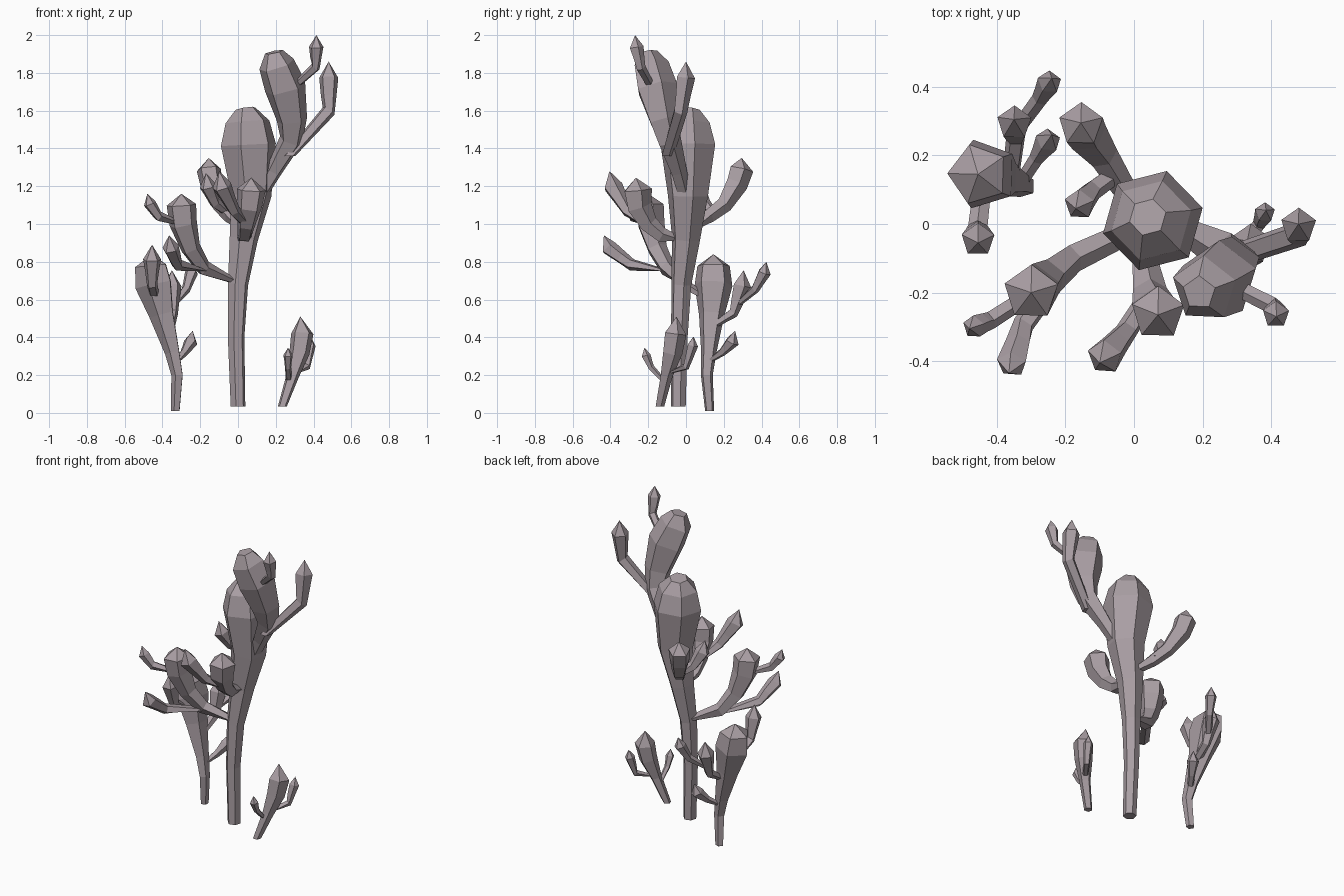
import bpy
import bmesh
import math
from mathutils import Vector

cube = bpy.data.objects.get("Cube")
if cube:
    bpy.data.objects.remove(cube, do_unlink=True)

# One dusty mauve colour for the whole plant
COLOUR = (0.40, 0.345, 0.37, 1.0)
skin = bpy.data.materials.new("dusty_mauve")
skin.use_nodes = True
skin.diffuse_color = COLOUR
skin.node_tree.nodes["Principled BSDF"].inputs["Base Color"].default_value = COLOUR


def add_limb(name, path, radii, sides=5, phase=0.3):
    """Sweep a flat-faced tube along a path; a zero radius makes a pointed end."""
    points = [Vector(p) for p in path]
    bm = bmesh.new()
    rings = []
    for i, (centre, radius) in enumerate(zip(points, radii)):
        if radius == 0:
            rings.append([bm.verts.new(centre)])
            continue
        before = points[max(i - 1, 0)]
        after = points[min(i + 1, len(points) - 1)]
        # Open ends at the ground are cut level
        tangent = Vector((0, 0, 1)) if i == 0 else (after - before).normalized()
        turn = Vector((0, 0, 1)).rotation_difference(tangent)
        ring = []
        for s in range(sides):
            angle = phase + math.tau * s / sides
            offset = Vector((math.cos(angle), math.sin(angle), 0)) * radius
            ring.append(bm.verts.new(centre + turn @ offset))
        rings.append(ring)
    for low, high in zip(rings, rings[1:]):
        for s in range(sides):
            t = (s + 1) % sides
            if len(high) == 1:
                bm.faces.new((low[s], low[t], high[0]))
            else:
                bm.faces.new((low[s], low[t], high[t], high[s]))
    for ring in (rings[0], rings[-1]):
        if len(ring) > 1:
            bm.faces.new(ring)
    bmesh.ops.recalc_face_normals(bm, faces=bm.faces)
    mesh = bpy.data.meshes.new(name)
    bm.to_mesh(mesh)
    bm.free()
    mesh.materials.append(skin)
    limb = bpy.data.objects.new(name, mesh)
    bpy.context.scene.collection.objects.link(limb)
    return limb


def add_arm(name, root, elbow, tip, neck, head):
    """Small bent arm: thin neck, upturned elbow, club-shaped pointed head."""
    root, elbow, tip = Vector(root), Vector(elbow), Vector(tip)
    rise = (tip - elbow).normalized() + Vector((0, 0, 1))
    widest = tip - rise.normalized() * head * 1.6
    shoulder = elbow.lerp(widest, 0.45)
    middle = neck + (head - neck) * 0.45
    add_limb(name, [root, elbow, shoulder, widest, tip],
             [neck, neck * 1.1, middle, head, 0])


# Tall central plant
add_limb("main_trunk",
         [(0, -.04, .035), (-.01, -.035, .4), (0, -.025, .68), (.03, 0, .92),
          (.07, .01, 1.15), (.055, .01, 1.42), (.05, .01, 1.54), (.04, .02, 1.61)],
         [.04, .045, .055, .077, .11, .15, .12, .055], sides=6, phase=0.25)

# Large upper branch with two arms
add_limb("upper_branch",
         [(.1, 0, 1.12), (.19, -.04, 1.28), (.28, -.09, 1.44), (.285, -.12, 1.55),
          (.25, -.16, 1.72), (.205, -.19, 1.84), (.19, -.2, 1.91)],
         [.04, .045, .065, .085, .115, .1, .05])
add_arm("upper_branch_outer_arm", (.27, -.1, 1.36), (.48, -.03, 1.6),
        (.48, 0, 1.86), .035, .053)
add_arm("upper_branch_thin_arm", (.27, -.17, 1.7), (.41, -.24, 1.83),
        (.415, -.27, 2), .024, .04)

# Low side branch with two arms
add_limb("side_branch",
         [(-.01, -.02, .69), (-.18, -.1, .765), (-.25, -.155, .87),
          (-.29, -.19, 1), (-.3, -.2, 1.1), (-.3, -.2, 1.16)],
         [.035, .043, .055, .077, .082, 0])
add_arm("side_branch_outer_arm", (-.28, -.19, .99), (-.42, -.28, 1.04),
        (-.48, -.305, 1.16), .025, .034)
add_arm("side_branch_front_arm", (-.18, -.1, .75), (-.32, -.29, .785),
        (-.365, -.435, .94), .03, .045)

# Front branch with one arm
add_limb("front_branch",
         [(.03, -.02, .91), (.035, -.13, .94), (.045, -.2, 1),
          (.06, -.25, 1.09), (.07, -.26, 1.18), (.07, -.265, 1.245)],
         [.035, .042, .052, .07, .08, 0])
add_arm("front_branch_arm", (.05, -.2, .99), (-.02, -.31, 1.07),
        (-.1, -.405, 1.28), .03, .053)

# Rear branch with one arm
add_limb("rear_branch",
         [(.02, .04, .98), (-.04, .12, 1.04), (-.09, .2, 1.1),
          (-.14, .265, 1.21), (-.155, .29, 1.29), (-.155, .295, 1.35)],
         [.035, .038, .045, .062, .067, 0])
add_arm("rear_branch_arm", (-.05, .15, 1.05), (-.12, .1, 1.11),
        (-.17, .045, 1.27), .028, .046)

# Medium plant with four arms
add_limb("medium_trunk",
         [(-.33, .125, .01), (-.32, .11, .2), (-.345, .12, .32), (-.4, .135, .52),
          (-.44, .145, .68), (-.455, .145, .78), (-.455, .145, .84)],
         [.025, .033, .042, .07, .105, .09, 0], phase=0.6)
add_arm("medium_low_arm", (-.33, .12, .27), (-.285, .19, .32),
        (-.24, .26, .435), .02, .038)
add_arm("medium_rear_arm", (-.36, .13, .45), (-.345, .25, .53),
        (-.35, .305, .755), .026, .052)
add_arm("medium_rear_twig", (-.345, .27, .57), (-.275, .365, .655),
        (-.24, .425, .8), .022, .036)
add_arm("medium_front_arm", (-.44, .12, .6), (-.455, -.01, .68),
        (-.455, -.055, .89), .027, .05)

# Small plant with two arms
add_limb("small_trunk",
         [(.235, -.14, .035), (.29, -.105, .2), (.325, -.075, .32),
          (.34, -.06, .42), (.33, -.05, .51)],
         [.025, .035, .056, .062, 0])
add_arm("small_front_arm", (.27, -.11, .16), (.265, -.185, .24),
        (.265, -.22, .345), .016, .026)
add_arm("small_rear_arm", (.3, -.09, .21), (.365, 0, .245),
        (.385, .04, .405), .018, .03)
